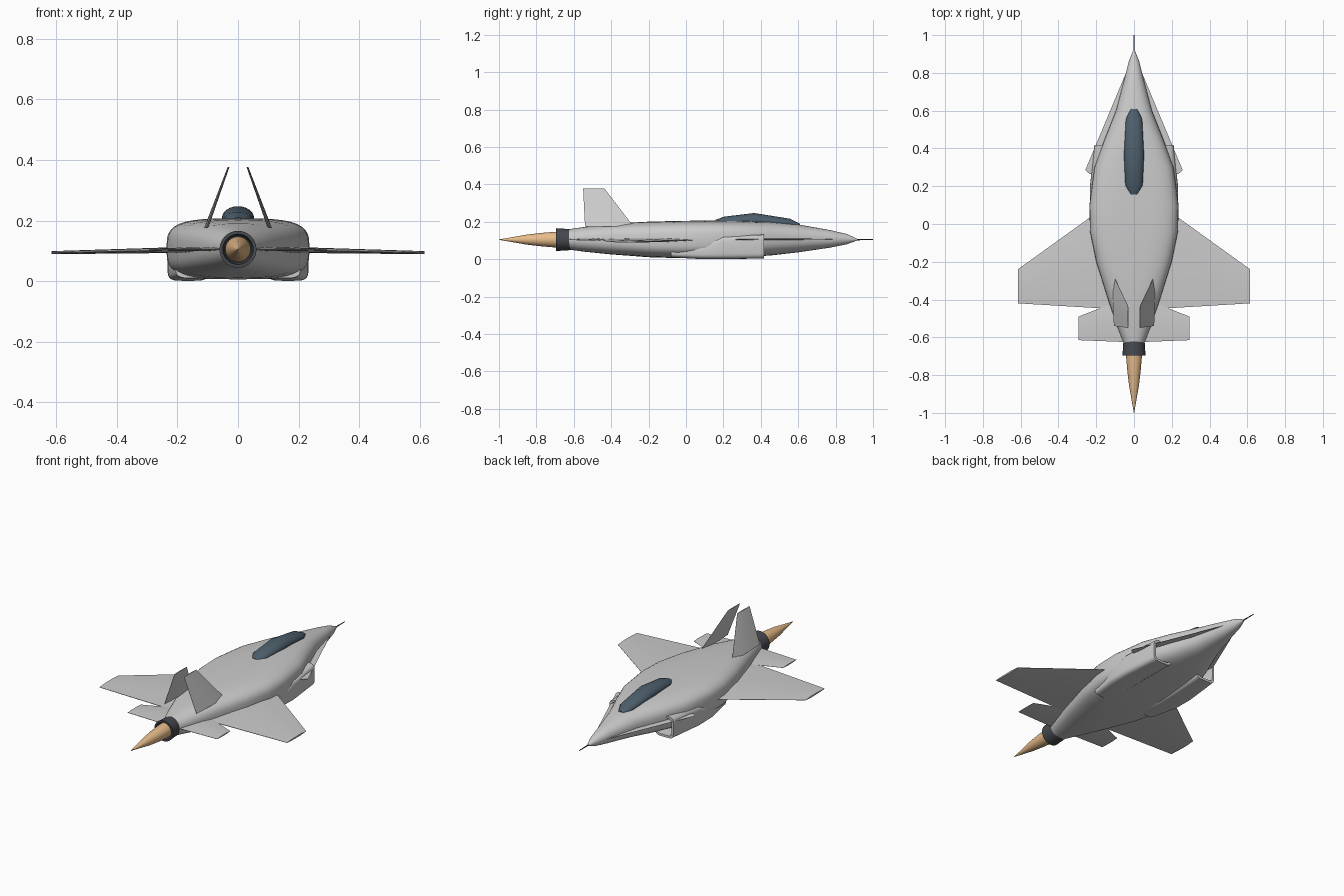
import bpy, bmesh
from math import cos, sin, pi, copysign, radians

if "Cube" in bpy.data.objects:
    bpy.data.objects.remove(bpy.data.objects["Cube"])

AXIS_Z = 0.105  # height of the engine centre line


def material(name, rgb):
    m = bpy.data.materials.new(name)
    m.diffuse_color = (*rgb, 1)
    m.use_nodes = True
    m.node_tree.nodes["Principled BSDF"].inputs["Base Color"].default_value = m.diffuse_color
    return m


glass = material("tinted_glass", (0.075, 0.115, 0.15))
dark = material("dark_metal", (0.06, 0.065, 0.075))
flame = material("flame", (0.8, 0.5, 0.25))


def finish(bm, name, mat=None, mirror=False, angle=35):
    bmesh.ops.recalc_face_normals(bm, faces=bm.faces)
    me = bpy.data.meshes.new(name)
    bm.to_mesh(me)
    bm.free()
    ob = bpy.data.objects.new(name, me)
    bpy.context.collection.objects.link(ob)
    if mat:
        me.materials.append(mat)
    if mirror:
        ob.modifiers.new("mirror", 'MIRROR').use_clip = False
    bpy.ops.object.select_all(action='DESELECT')
    ob.select_set(True)
    bpy.context.view_layer.objects.active = ob
    bpy.ops.object.shade_smooth_by_angle(angle=radians(angle))
    return ob


def loft(name, sections, n=32, x=True, **kw):
    """Skin superellipse sections (y, centre x, half width, z low, z high, exponent)."""
    bm = bmesh.new()
    rings = []
    for y, cx, w, lo, hi, e in sections:
        ring = []
        for i in range(n):
            a = 2 * pi * i / n
            c, s = cos(a), sin(a)
            px = cx + w * copysign(abs(c) ** (2 / e), c)
            pz = (lo + hi) / 2 + (hi - lo) / 2 * copysign(abs(s) ** (2 / e), s)
            ring.append(bm.verts.new((px, y, pz)))
        rings.append(ring)
    for a, b in zip(rings, rings[1:]):
        for i in range(n):
            j = (i + 1) % n
            bm.faces.new((a[i], a[j], b[j], b[i]))
    bm.faces.new(rings[0])
    bm.faces.new(rings[-1])
    return finish(bm, name, **kw)


def round_loft(name, profile, **kw):
    """Round part on the centre line from (y, radius) pairs."""
    return loft(name, [(y, 0, r, AXIS_Z - r, AXIS_Z + r, 2) for y, r in profile], **kw)


def blade(name, outline, thick, axis='z'):
    """Thin tapered surface: root-LE, tip-LE, tip-TE, root-TE; thicker amid chord."""
    bm = bmesh.new()
    le0, le1, te1, te0 = outline
    rings = []
    for le, te, t in ((le0, te0, thick[0]), (le1, te1, thick[1])):
        ring = []
        for f, k in ((0, .1), (.3, 1), (.7, .8), (1, .15), (1, -.15), (.7, -.8), (.3, -1), (0, -.1)):
            p = [le[i] + (te[i] - le[i]) * f for i in range(3)]
            p[2 if axis == 'z' else 0] += k * t / 2
            ring.append(bm.verts.new(p))
        rings.append(ring)
    a, b = rings
    for i in range(8):
        j = (i + 1) % 8
        bm.faces.new((a[i], a[j], b[j], b[i]))
    bm.faces.new(a)
    bm.faces.new(b)
    return finish(bm, name, mirror=True, angle=20)


# Fuselage
loft("fuselage", [
    (0.915, 0, 0.006, 0.100, 0.110, 2),
    (0.86, 0, 0.028, 0.080, 0.135, 2),
    (0.77, 0, 0.050, 0.062, 0.156, 2.1),
    (0.60, 0, 0.095, 0.037, 0.186, 2.4),
    (0.45, 0, 0.155, 0.020, 0.200, 2.8),
    (0.30, 0, 0.210, 0.012, 0.205, 3.2),
    (0.10, 0, 0.236, 0.006, 0.207, 3.5),
    (-0.04, 0, 0.233, 0.006, 0.205, 3.5),
    (-0.20, 0, 0.200, 0.011, 0.201, 3.3),
    (-0.40, 0, 0.137, 0.026, 0.190, 2.8),
    (-0.54, 0, 0.090, 0.040, 0.173, 2.3),
    (-0.63, 0, 0.055, 0.052, 0.160, 2)], n=40)

# Canopy
loft("canopy", [
    (0.61, 0, 0.018, 0.165, 0.190, 2),
    (0.555, 0, 0.043, 0.165, 0.217, 2),
    (0.365, 0, 0.053, 0.170, 0.247, 2),
    (0.205, 0, 0.046, 0.180, 0.228, 2),
    (0.155, 0, 0.018, 0.190, 0.210, 2)], n=24, mat=glass)

# Air intakes, with an open mouth
loft("air_intake", [
    (0.26, 0.150, 0.040, 0.025, 0.112, 5),
    (0.418, 0.150, 0.048, 0.017, 0.120, 5),
    (0.418, 0.150, 0.060, 0.004, 0.132, 5),
    (0.20, 0.165, 0.068, 0.001, 0.125, 5),
    (0.08, 0.165, 0.066, 0.001, 0.085, 4),
    (-0.08, 0.150, 0.055, 0.010, 0.060, 3)], n=32, mirror=True)

# Leading edge strakes
blade("strake", [(0.03, 0.83, 0.108), (0.258, 0.285, 0.105),
                 (0.235, 0.265, 0.105), (0.03, 0.265, 0.105)], (0.012, 0.006))

# Wings, tailplanes and inward leaning fins
blade("wing", [(0.08, 0.145, 0.105), (0.615, -0.24, 0.094),
               (0.615, -0.42, 0.094), (0.08, -0.452, 0.105)], (0.022, 0.010))
blade("tailplane", [(0.04, -0.39, 0.106), (0.293, -0.49, 0.104),
                    (0.293, -0.615, 0.104), (0.04, -0.625, 0.106)], (0.014, 0.007))
blade("tail_fin", [(0.105, -0.28, 0.175), (0.031, -0.435, 0.377),
                   (0.031, -0.55, 0.377), (0.105, -0.54, 0.175)], (0.014, 0.006), axis='x')

# Exhaust nozzle, flame and nose probe
round_loft("exhaust_nozzle", [(-0.615, 0.056), (-0.695, 0.061), (-0.695, 0.050),
                              (-0.64, 0.044)], mat=dark)
round_loft("exhaust_flame", [(-0.65, 0.042), (-0.70, 0.042), (-0.77, 0.036), (-0.85, 0.027),
                             (-0.93, 0.013), (-1.0, 0.001)], n=24, mat=flame)
round_loft("nose_probe", [(0.90, 0.004), (1.0, 0.002)], n=8, mat=dark)
